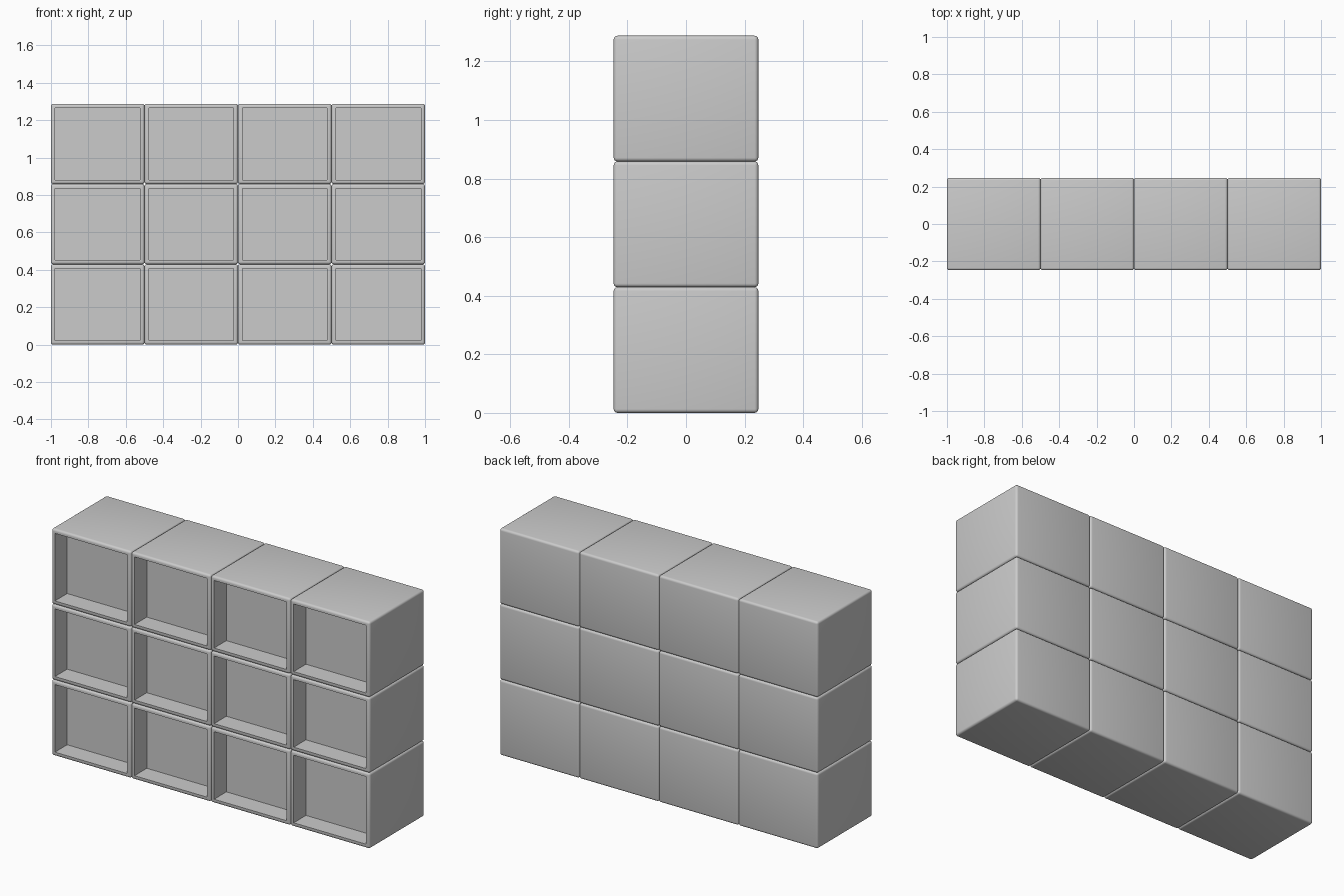
import bpy, bmesh

if "Cube" in bpy.data.objects:
    bpy.data.objects.remove(bpy.data.objects["Cube"])

COLS, ROWS = 4, 3
W, D, H = 0.5, 0.494, 0.4293     # one cubby
BEVEL, WALL, DEPTH = 0.013, 0.027, 0.11


def make_cubby_mesh():
    bm = bmesh.new()
    bmesh.ops.create_cube(bm, size=1)
    bmesh.ops.scale(bm, vec=(W, D, H), verts=bm.verts)
    # rounded outer edges
    bmesh.ops.bevel(bm, geom=bm.edges[:], offset=BEVEL, segments=4,
                    profile=0.5, affect='EDGES')
    bm.normal_update()
    # recessed front opening
    front = min(bm.faces, key=lambda f: (round(f.calc_center_median().y, 4), -f.calc_area()))
    bmesh.ops.inset_region(bm, faces=[front], thickness=WALL - BEVEL)
    ext = bmesh.ops.extrude_discrete_faces(bm, faces=[front])
    panel = ext["faces"][0]
    bmesh.ops.translate(bm, vec=(0, DEPTH, 0), verts=panel.verts)
    bmesh.ops.recalc_face_normals(bm, faces=bm.faces)
    mesh = bpy.data.meshes.new("cubby")
    bm.to_mesh(mesh)
    bm.free()
    return mesh


mesh = make_cubby_mesh()

# grid of cubbies sharing one mesh
for r in range(ROWS):
    for c in range(COLS):
        ob = bpy.data.objects.new(f"cubby_row{r + 1}_col{c + 1}", mesh)
        ob.location = ((c - (COLS - 1) / 2) * W, 0, (r + 0.5) * H)
        bpy.context.collection.objects.link(ob)

# smooth rounded edges, crisp opening
bpy.context.view_layer.objects.active = ob
ob.select_set(True)
bpy.ops.object.shade_smooth_by_angle(angle=0.6)
